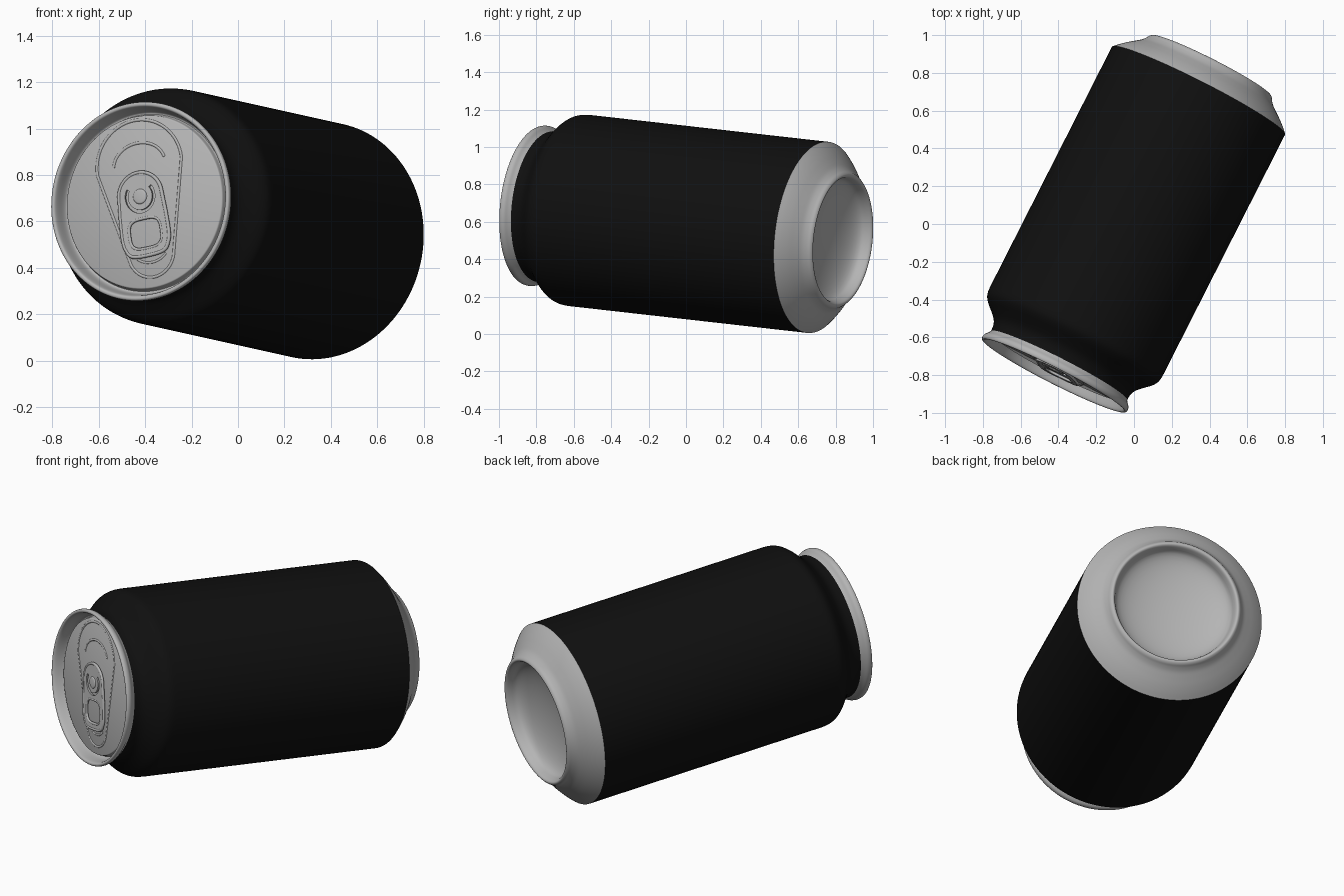
import bpy, bmesh, math
from mathutils import Matrix, Vector

if "Cube" in bpy.data.objects:
    bpy.data.objects.remove(bpy.data.objects["Cube"])


def mat(name, v):
    m = bpy.data.materials.new(name)
    m.diffuse_color = (v, v, v, 1)
    m.use_nodes = True
    m.node_tree.nodes["Principled BSDF"].inputs["Base Color"].default_value = m.diffuse_color
    return m


SILVER = mat("silver metal", 0.46)
BLACK = mat("black paint", 0.005)

# Can frame: origin at the centre of the lid rim, local z out of the lid, local y along the tab
N = Vector((-0.45, -0.887, 0.10)).normalized()
up = (Vector((0, 0, 1)) - N * N.z).normalized()
right = up.cross(N)
tilt = math.radians(11.5)
Y = up * math.cos(tilt) - right * math.sin(tilt)
X = Y.cross(N)
FRAME = Matrix((X, Y, N)).transposed().to_4x4()
FRAME.translation = Vector((-0.424, -0.803, 0.687))


def smooth(pts, steps=4):
    """Catmull-Rom curve through the profile points."""
    p = [Vector(q) for q in pts]
    p = [2 * p[0] - p[1]] + p + [2 * p[-1] - p[-2]]
    out = []
    for a, b, c, d in zip(p, p[1:], p[2:], p[3:]):
        for k in range(steps):
            t = k / steps
            out.append(0.5 * (2 * b + (c - a) * t + (2 * a - 5 * b + 4 * c - d) * t * t
                              + (3 * b - a - 3 * c + d) * t ** 3))
    return [tuple(q) for q in out] + [tuple(pts[-1])]


def finish(ob, material, angle=40):
    ob.data.materials.clear()
    ob.data.materials.append(material)
    ob.matrix_world = FRAME
    bpy.ops.object.select_all(action='DESELECT')
    ob.select_set(True)
    bpy.context.view_layer.objects.active = ob
    if ob.type == 'CURVE':
        bpy.ops.object.convert(target='MESH')
        ob = bpy.context.object
    bpy.ops.object.shade_smooth_by_angle(angle=math.radians(angle))


def lathe(name, profile, material, n=128, centre=(0, 0)):
    """Revolve (radius, z) points round the can axis."""
    bm = bmesh.new()
    rings = [[bm.verts.new((centre[0] + r * math.cos(2 * math.pi * j / n),
                            centre[1] + r * math.sin(2 * math.pi * j / n), z))
              for j in range(n)] for r, z in profile]
    for a, b in zip(rings, rings[1:]):
        for j in range(n):
            k = (j + 1) % n
            bm.faces.new((a[j], b[j], b[k], a[k]))
    bmesh.ops.remove_doubles(bm, verts=bm.verts, dist=1e-5)
    me = bpy.data.meshes.new(name)
    bm.to_mesh(me)
    bm.free()
    ob = bpy.data.objects.new(name, me)
    bpy.context.collection.objects.link(ob)
    finish(ob, material)


def curve(name, loops, z, radius=0.0, extrude=0.0, closed=True):
    """Round bead (radius) or flat plate with holes (extrude) along loops of points."""
    cu = bpy.data.curves.new(name, 'CURVE')
    cu.dimensions = '3D' if radius else '2D'
    if radius:
        cu.bevel_depth, cu.bevel_resolution = radius, 3
        cu.use_fill_caps = True
    else:
        cu.fill_mode, cu.extrude = 'BOTH', extrude
    for pts in loops:
        s = cu.splines.new('POLY')
        s.points.add(len(pts) - 1)
        for q, p in zip(s.points, pts):
            q.co = (p[0], p[1], z if radius else 0, 1)
        s.use_cyclic_u = closed
    ob = bpy.data.objects.new(name, cu)
    bpy.context.collection.objects.link(ob)
    if not radius:
        for s in cu.splines:
            for q in s.points:
                q.co.z = 0
    finish(ob, SILVER)
    if not radius:
        bpy.context.object.data.transform(Matrix.Translation((0, 0, z)))


def arc(cx, cy, rx, ry, a0, a1, n=32):
    return [(cx + rx * math.cos(math.radians(a0 + (a1 - a0) * i / n)),
             cy + ry * math.sin(math.radians(a0 + (a1 - a0) * i / n))) for i in range(n + 1)]


# Black painted wall with its neck
neck = [(0.404, -0.055), (0.405, -0.08), (0.410, -0.105), (0.424, -0.13), (0.453, -0.16),
        (0.485, -0.19), (0.504, -0.215), (0.512, -0.24), (0.514, -0.27)]
lathe("can_wall", smooth(neck) + [(0.514, -1.70)], BLACK)

# Silver lid with countersink and rolled rim
rim = [(0.370, -0.045), (0.376, -0.05), (0.381, -0.075), (0.390, -0.075), (0.398, -0.058),
       (0.406, -0.02), (0.412, -0.004), (0.420, 0), (0.428, -0.003), (0.431, -0.015),
       (0.427, -0.03), (0.414, -0.045), (0.404, -0.06)]
lathe("lid", [(0, -0.045)] + smooth(rim, 3), SILVER)

# Silver base: taper, foot ring and inward dome
base = [(0.514, -1.70), (0.487, -1.727), (0.455, -1.755), (0.420, -1.782), (0.392, -1.804),
        (0.374, -1.825), (0.363, -1.842), (0.350, -1.850), (0.338, -1.842), (0.328, -1.815)]
dome = [(0.328 * math.cos(a), -1.815 + 0.10 * math.sin(a))
        for a in (math.pi / 2 * i / 12 for i in range(1, 12))] + [(0, -1.715)]
lathe("base", smooth(base) + dome, SILVER)

# Embossed lines on the lid panel
PANEL = -0.045
drop = arc(0, 0.16, 0.205, 0.20, 0, 180) + arc(0, -0.22, 0.11, 0.11, 200, 340)
curve("panel_emboss", [drop], PANEL - 0.003, radius=0.007)
curve("mouth_emboss", [arc(0, 0.16, 0.125, 0.10, 10, 170)], PANEL - 0.003, radius=0.007, closed=False)
curve("finger_well_emboss", [arc(0, -0.20, 0.085, 0.065, 215, 325, 16)], PANEL - 0.003,
      radius=0.006, closed=False)

# Pull tab: plate with finger hole and slot, edged by curled beads
TX, TZ = -0.008, -0.032
outline = (arc(TX, 0.03, 0.103, 0.100, 0, 180)
           + smooth([(TX - 0.110, -0.06), (TX - 0.112, -0.15), (TX - 0.102, -0.195),
                     (TX - 0.075, -0.227), (TX, -0.234), (TX + 0.075, -0.227),
                     (TX + 0.102, -0.195), (TX + 0.112, -0.15), (TX + 0.110, -0.06)]))
hole = []
for i in range(40):
    c, s = math.cos(math.pi * i / 20), math.sin(math.pi * i / 20)
    hole.append((TX + 0.078 * math.copysign(abs(c) ** 0.6, c),
                 -0.137 + 0.066 * math.copysign(abs(s) ** 0.6, s)))
slot = arc(TX, 0.025, 0.072, 0.072, 145, 395) + arc(TX, 0.025, 0.058, 0.058, 395, 145)
curve("tab_plate", [outline, hole, slot], TZ, extrude=0.005)
curve("tab_edge", [outline], TZ, radius=0.008)
curve("tab_hole_edge", [hole], TZ, radius=0.007)

# Rivet holding the tab
lathe("rivet", smooth([(0, -0.020), (0.02, -0.021), (0.032, -0.025), (0.036, -0.045)]),
      SILVER, n=32, centre=(TX, 0.025))
